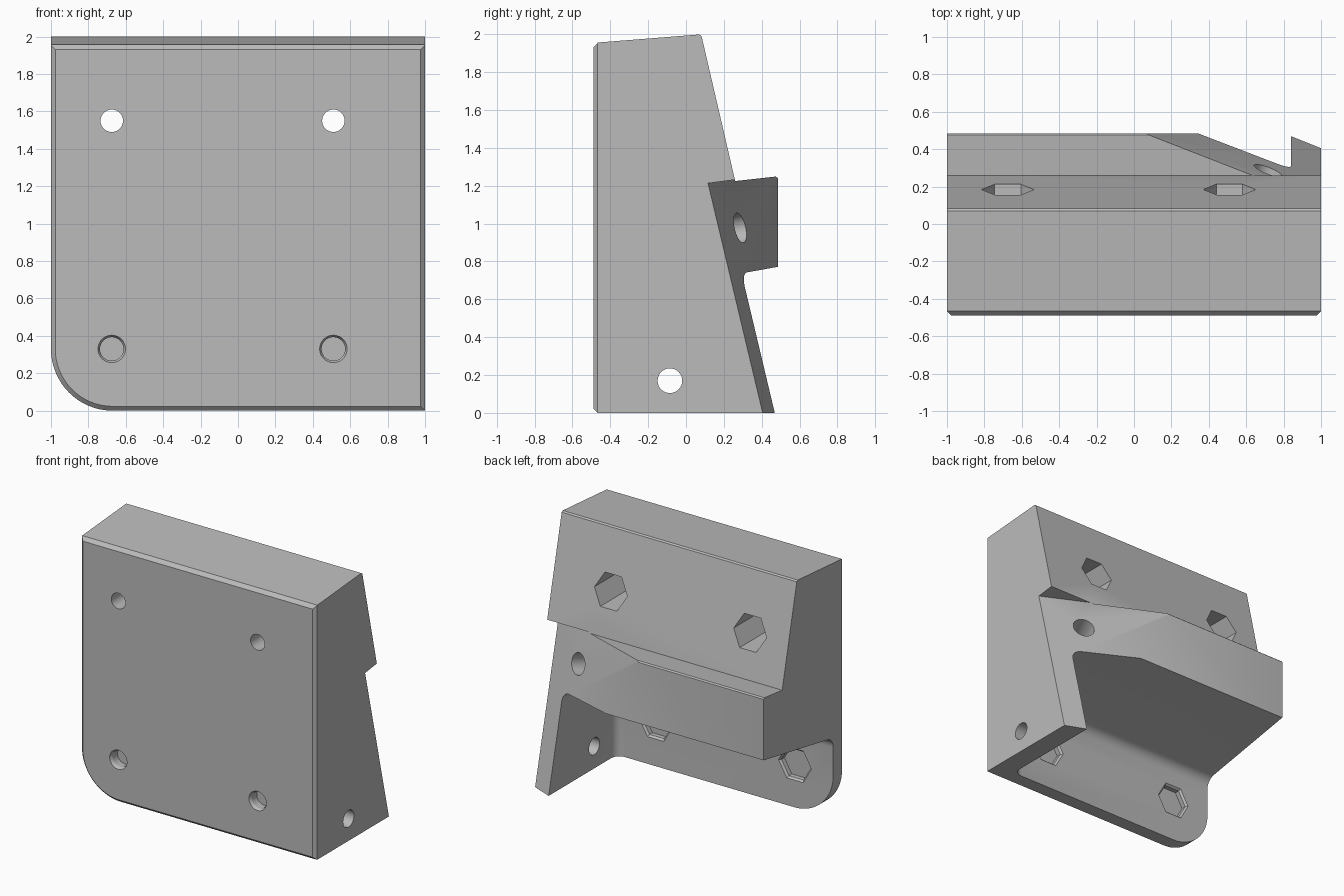
import bpy, bmesh, math
from mathutils import Vector, Matrix

cube = bpy.data.objects.get("Cube")
if cube:
    bpy.data.objects.remove(cube)

grey = bpy.data.materials.new("plain grey")
grey.use_nodes = True
colour = (0.5, 0.5, 0.5, 1)
grey.diffuse_color = colour
grey.node_tree.nodes["Principled BSDF"].inputs["Base Color"].default_value = colour


def to_object(name, bm):
    bmesh.ops.recalc_face_normals(bm, faces=bm.faces)
    mesh = bpy.data.meshes.new(name)
    bm.to_mesh(mesh)
    bm.free()
    mesh.materials.append(grey)
    obj = bpy.data.objects.new(name, mesh)
    bpy.context.collection.objects.link(obj)
    return obj


def prism(points, move):
    """Extrude a closed loop of 3D points along a vector."""
    bm = bmesh.new()
    face = bm.faces.new([bm.verts.new(p) for p in points])
    ext = bmesh.ops.extrude_face_region(bm, geom=[face])
    verts = [g for g in ext["geom"] if isinstance(g, bmesh.types.BMVert)]
    bmesh.ops.translate(bm, verts=verts, vec=move)
    bmesh.ops.recalc_face_normals(bm, faces=bm.faces)
    return bm


def chamfer(bm, rule, width, segments=1):
    edges = [e for e in bm.edges if rule(*[v.co for v in e.verts])]
    bmesh.ops.bevel(bm, geom=edges, offset=width, segments=segments,
                    profile=0.5, affect='EDGES')


def drill(name, start, end, r1, r2=None, sides=40):
    """Round or hexagonal cutter between two points."""
    a, b = Vector(start), Vector(end)
    turn = (b - a).to_track_quat('Z', 'Y').to_matrix().to_4x4()
    spin = Matrix.Rotation(math.pi / 2, 4, 'Z')
    bm = bmesh.new()
    bmesh.ops.create_cone(bm, cap_ends=True, segments=sides, radius1=r1,
                          radius2=r1 if r2 is None else r2, depth=(b - a).length,
                          matrix=Matrix.Translation((a + b) / 2) @ turn @ spin)
    return to_object(name, bm)


# Bracket body: side profile swept across the width
side = [(-.49, 0), (-.49, 1.955), (.08, 2), (.26, 1.225), (.485, 1.25), (.485, 0)]
bm = prism([(-1.1, y, z) for y, z in side], (2.2, 0, 0))
chamfer(bm, lambda a, b: abs(a.x - b.x) > 1 and a.z > 1.9 and a.y < 0, .025)
chamfer(bm, lambda a, b: abs(a.x - b.x) > 1 and a.z > 1.24 and a.y > .05, .01)
body = to_object("bracket_body", bm)

# Front outline with one rounded lower corner and a chamfered front rim
radius = .33
arc = [(-1 + radius - radius * math.cos(t), radius - radius * math.sin(t))
       for t in (i * math.pi / 32 for i in range(17))]
outline = arc + [(1, 0), (1, 2.1), (-1, 2.1)]
bm = prism([(x, -.49, z) for x, z in outline], (0, 1.2, 0))
chamfer(bm, lambda a, b: a.y < -.48 and b.y < -.48, .023)
rim = to_object("outline_cutter", bm)

# Slanted corner cut, stopping at the underside of the upper block
bm = bmesh.new()
rings = []
for x in (-.8, 1.3):
    base = .405 + .4 * (1 - x)
    y_top = (base - .238 * (1.232 - .13 * .26)) / (1 + .238 * .13)
    loop = [(base + .238 * .3, -.3), (y_top, 1.232 + .13 * (y_top - .26)),
            (2, 1.232 + .13 * 1.74), (2, -.3)]
    rings.append([bm.verts.new((x, y, z)) for y, z in loop])
for ring in rings:
    bm.faces.new(ring)
for i in range(4):
    j = (i + 1) % 4
    bm.faces.new([rings[0][i], rings[0][j], rings[1][j], rings[1][i]])
slant = to_object("slant_cutter", bm)

# Lower rear pocket with filleted inner corners
pocket_side = [(-.36, -1), (-.36, .62), (1.2, .90), (1.2, -1)]
bm = prism([(-1.6, y, z) for y, z in pocket_side], (2.44, 0, 0))
chamfer(bm, lambda a, b: True, .07, 6)
pocket = to_object("pocket_cutter", bm)

cutters = [slant, pocket]

# Bolt holes with hexagonal nut recesses
for x in (-.675, .51):
    cutters += [
        drill("upper_hole_cutter", (x, -.7, 1.55), (x, .6, 1.55), .06),
        drill("upper_nut_cutter", (x, -.3, 1.55), (x, .6, 1.55), .14, sides=6),
        drill("lower_hole_cutter", (x, -.7, .33), (x, -.2, .33), .063),
        drill("countersink_cutter", (x, -.5, .33), (x, -.465, .33), .079, .06),
        drill("lower_nut_cutter", (x, -.41, .33), (x, -.2, .33), .125, sides=6),
        drill("nut_lead_in_cutter", (x, -.38, .33), (x, -.34, .33), .12, .16, 6)]

# Cross hole in the side wall and angled blind hole in the slanted face
cutters.append(drill("wall_hole_cutter", (.6, -.085, .17), (1.3, -.085, .17), .065))
centre, normal = Vector((.72, .295, .98)), Vector((.4, 1, .238)).normalized()
cutters.append(drill("angled_hole_cutter", centre - normal * .45,
                     centre + normal * .3, .08))

# Apply all cuts
bpy.ops.object.select_all(action='DESELECT')
bpy.context.view_layer.objects.active = body
body.select_set(True)
for cutter, mode in [(rim, 'INTERSECT')] + [(c, 'DIFFERENCE') for c in cutters]:
    mod = body.modifiers.new("cut", 'BOOLEAN')
    mod.operation, mod.object, mod.solver = mode, cutter, 'EXACT'
    bpy.ops.object.modifier_apply(modifier=mod.name)
    bpy.data.objects.remove(cutter)

bpy.ops.object.shade_smooth_by_angle(angle=math.radians(25))
